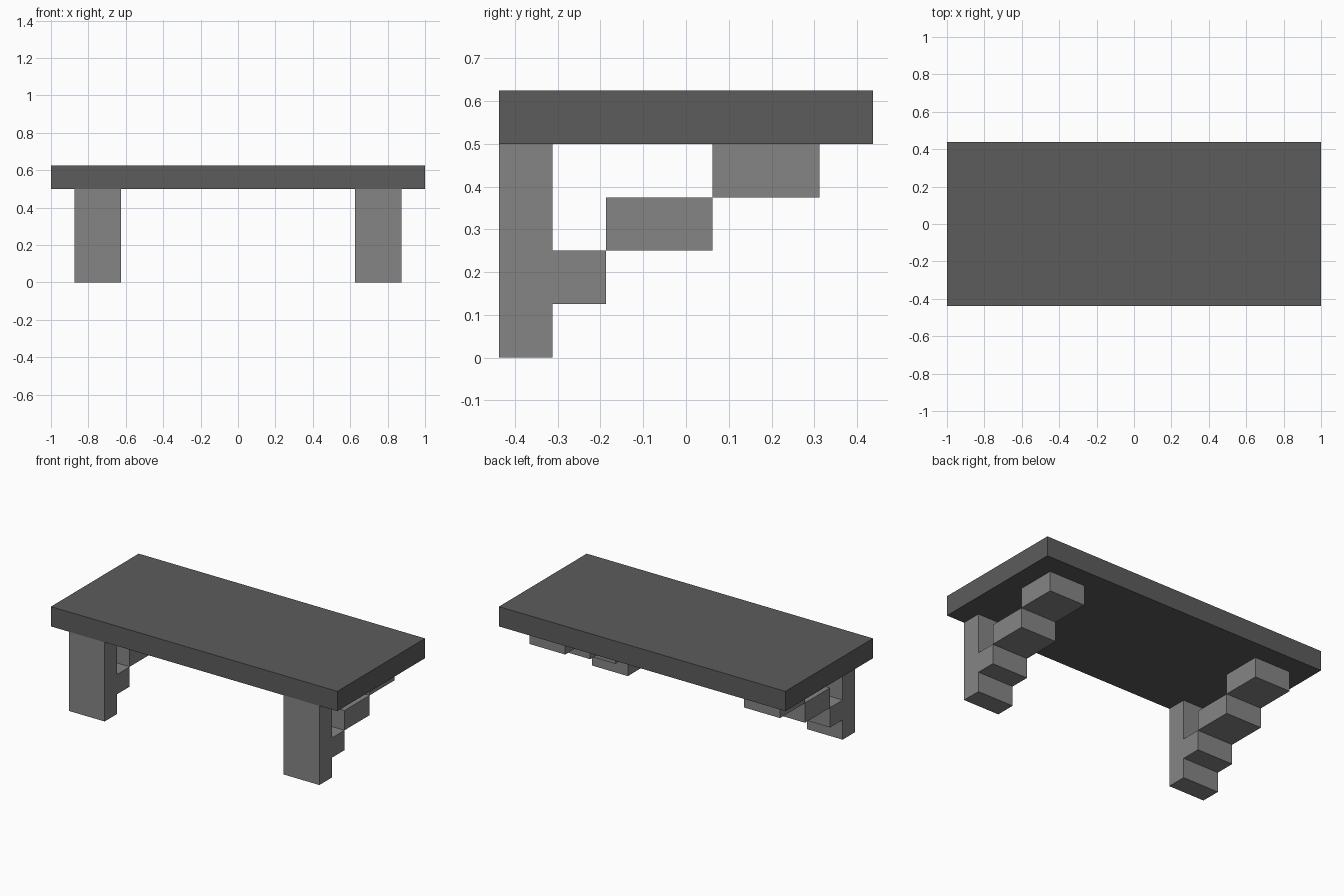
import bpy
import bmesh

if "Cube" in bpy.data.objects:
    bpy.data.objects.remove(bpy.data.objects["Cube"])


def material(name, value):
    mat = bpy.data.materials.new(name)
    mat.diffuse_color = (value, value, value, 1.0)
    mat.use_nodes = True
    mat.node_tree.nodes["Principled BSDF"].inputs["Base Color"].default_value = mat.diffuse_color
    return mat


dark = material("dark grey", 0.107)
light = material("mid grey", 0.235)


def box(name, x, y, z, mat):
    """Box from (min, max) ranges on each axis."""
    bm = bmesh.new()
    bmesh.ops.create_cube(bm, size=1.0)
    for v in bm.verts:
        v.co = [r[0] if c < 0 else r[1] for c, r in zip(v.co, (x, y, z))]
    mesh = bpy.data.meshes.new(name)
    bm.to_mesh(mesh)
    bm.free()
    mesh.materials.append(mat)
    obj = bpy.data.objects.new(name, mesh)
    bpy.context.collection.objects.link(obj)
    return obj


# Table top slab
box("table_top", (-1, 1), (-0.4375, 0.4375), (0.5, 0.625), dark)

# Front post and stepped brace on each side: name, y range, z range
parts = [
    ("front_leg", (-0.4375, -0.3125), (0, 0.5)),
    ("lower_step", (-0.3125, -0.1875), (0.125, 0.25)),
    ("middle_step", (-0.1875, 0.0625), (0.25, 0.375)),
    ("upper_step", (0.0625, 0.3125), (0.375, 0.5)),
]
for side, x in (("left", (-0.875, -0.625)), ("right", (0.625, 0.875))):
    for name, y, z in parts:
        box(f"{side}_{name}", x, y, z, light)
